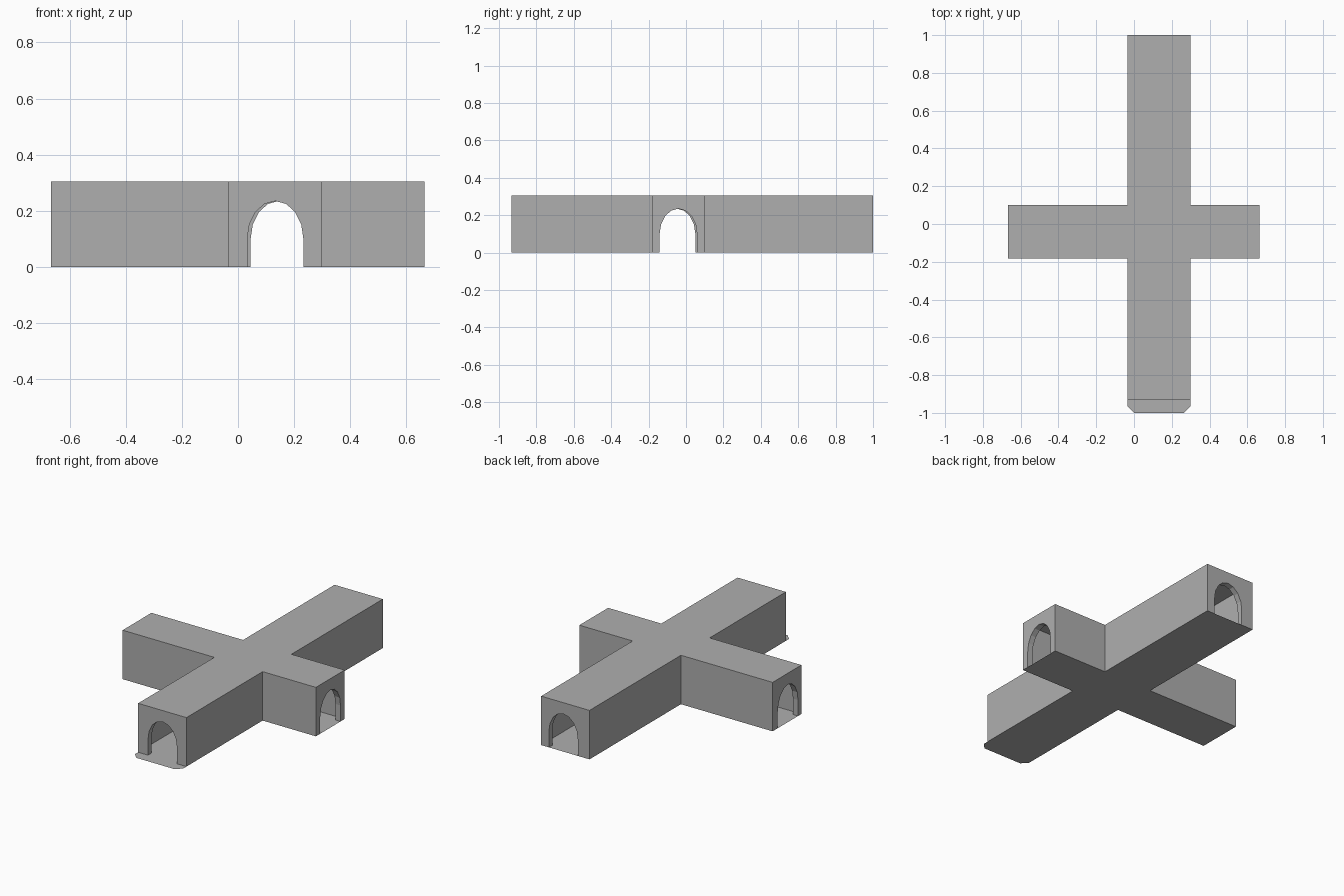
import bpy, bmesh, math

if "Cube" in bpy.data.objects:
    bpy.data.objects.remove(bpy.data.objects["Cube"])

X0, X1 = -0.035, 0.298          # long arm sides
Y0, Y1 = -0.183, 0.10           # cross arm sides
XL, XR = -0.667, 0.665          # cross arm ends
YF, YB = -0.933, 1.0            # long arm ends
H, SPRING, CROWN, HALF, DEPTH = 0.305, 0.10, 0.235, 0.10, 0.035

grey = bpy.data.materials.new("dark_grey")
grey.diffuse_color = (0.43, 0.43, 0.43, 1)
grey.use_nodes = True
grey.node_tree.nodes["Principled BSDF"].inputs["Base Color"].default_value = grey.diffuse_color


def make(name, polys):
    """Join polygons, wound counter-clockwise from outside, into one object."""
    bm = bmesh.new()
    for p in polys:
        bm.faces.new([bm.verts.new(c) for c in p])
    bmesh.ops.remove_doubles(bm, verts=bm.verts, dist=1e-5)
    bm.normal_update()
    me = bpy.data.meshes.new(name)
    bm.to_mesh(me)
    bm.free()
    me.materials.append(grey)
    ob = bpy.data.objects.new(name, me)
    bpy.context.collection.objects.link(ob)
    return ob


def arch_wall(name, place, a0, a1, centre, flip):
    """End wall with an arched opening; place(a, z, depth) maps it to 3D."""
    n = 8
    arch = [(centre + HALF, 0)]
    for i in range(n + 1):
        t = math.pi * i / n
        arch.append((centre + HALF * math.cos(t),
                     SPRING + (CROWN - SPRING) * math.sin(t)))
    arch.append((centre - HALF, 0))
    outline = arch + [(a0, 0), (a0, H), (a1, H), (a1, 0)]
    polys = [[place(a, z, 0) for a, z in outline][::-1]]
    # reveal of the opening
    for p, q in zip(arch, arch[1:]):
        polys.append([place(*p, 0), place(*q, 0), place(*q, DEPTH), place(*p, DEPTH)])
    if flip:
        polys = [p[::-1] for p in polys]
    return make(name, polys)


# Cross-shaped plan, counter-clockwise from the front left corner
cross = [(X0, YF), (X1, YF), (X1, Y0), (XR, Y0), (XR, Y1), (X1, Y1),
         (X1, YB), (X0, YB), (X0, Y1), (XL, Y1), (XL, Y0), (X0, Y0)]

# Side walls: every plan edge except the four arm ends (each third edge)
make("side_walls", [[(*p, 0), (*q, 0), (*q, H), (*p, H)]
                    for i, (p, q) in enumerate(zip(cross, cross[1:] + cross[:1])) if i % 3])

# Roof
make("roof", [[(x, y, H) for x, y in cross]])

# Floor sheet with a chamfered doorstep at the front
c = 0.035
step = [(X0, -1 + c), (X0 + c, -1), (X1 - c, -1), (X1, -1 + c)]
make("floor", [[(x, y, 0) for x, y in step + cross[2:]][::-1]])

# Arched end walls
arch_wall("front_wall", lambda a, z, d: (a, YF + d, z), X0, X1, 0.133, True)
arch_wall("back_wall", lambda a, z, d: (a, YB - d, z), X0, X1, 0.145, False)
arch_wall("right_wall", lambda a, z, d: (XR - d, a, z), Y0, Y1, -0.041, True)
arch_wall("left_wall", lambda a, z, d: (XL + d, a, z), Y0, Y1, -0.05, False)
